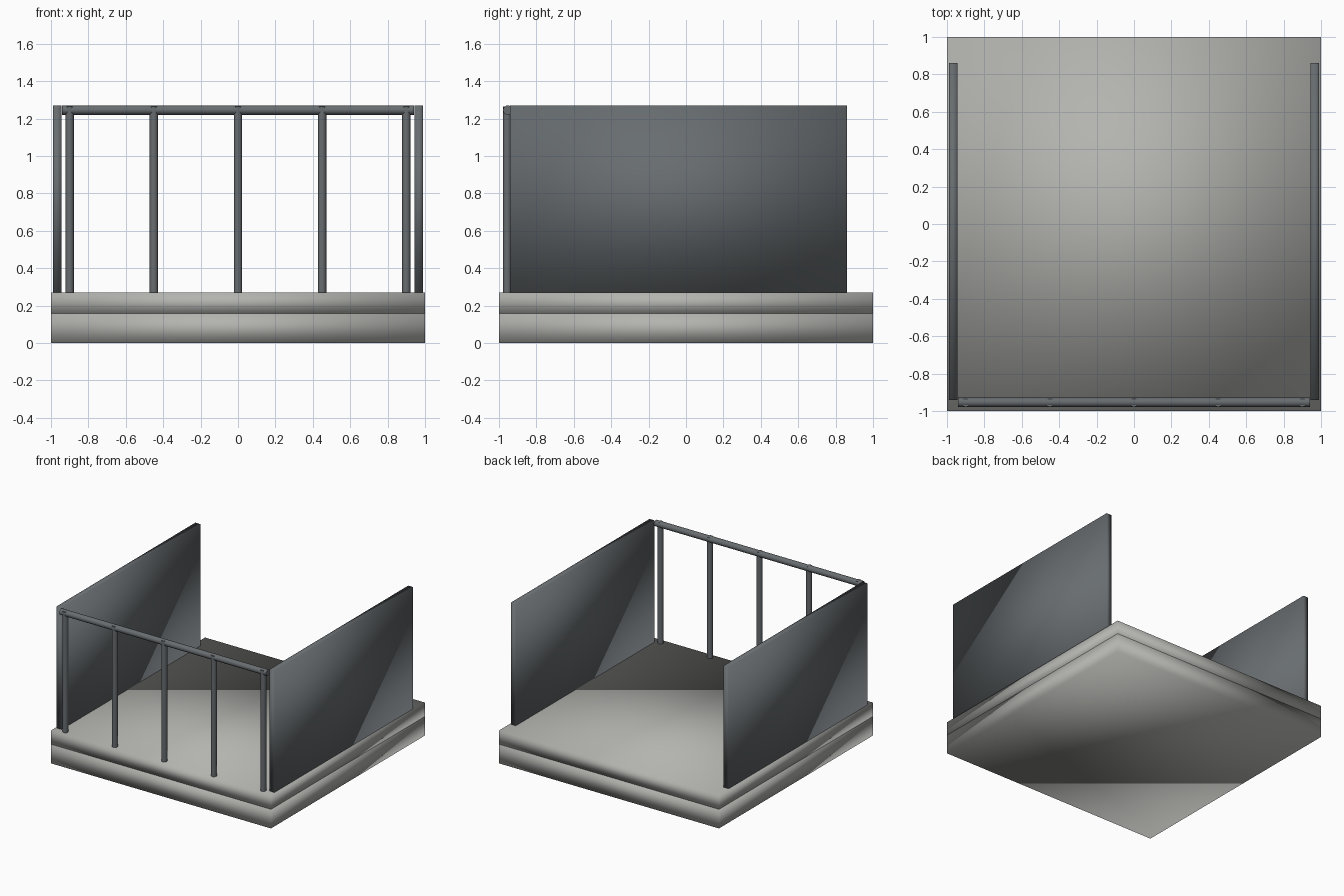
import bpy
from math import pi

cube = bpy.data.objects.get("Cube")
if cube:
    bpy.data.objects.remove(cube, do_unlink=True)


def make_material(name, colour):
    mat = bpy.data.materials.new(name)
    mat.use_nodes = True
    mat.diffuse_color = (*colour, 1)
    mat.node_tree.nodes["Principled BSDF"].inputs["Base Color"].default_value = (*colour, 1)
    return mat


stone = make_material("pale stone grey", (0.45, 0.45, 0.43))
slate = make_material("dark slate metal", (0.137, 0.152, 0.162))


def finish(name, mat):
    obj = bpy.context.object
    obj.name = name
    obj.data.materials.append(mat)
    return obj


def box(name, low, high, mat):
    """Fully smooth-shaded box between two corners."""
    centre = [(a + b) / 2 for a, b in zip(low, high)]
    bpy.ops.mesh.primitive_cube_add(size=1, location=centre)
    obj = finish(name, mat)
    obj.scale = [b - a for a, b in zip(low, high)]
    bpy.ops.object.transform_apply(location=False, rotation=False, scale=True)
    bpy.ops.object.shade_smooth()
    return obj


def rod(name, radius, length, centre, rotation=(0, 0, 0)):
    bpy.ops.mesh.primitive_cylinder_add(vertices=16, radius=radius, depth=length,
                                        location=centre, rotation=rotation)
    obj = finish(name, slate)
    bpy.ops.object.shade_smooth_by_angle(angle=pi / 4)
    return obj


# Two stacked floor slabs
SEAM, FLOOR, TOP = 0.157, 0.27, 1.27
box("lower_slab", (-1, -1, 0), (1, 1, SEAM), stone)
box("upper_slab", (-1, -1, SEAM), (1, 1, FLOOR), stone)

# Solid side panels
for side, sign in (("left", 1), ("right", -1)):
    xs = sorted((sign * 0.945, sign * 0.99))
    box(side + "_panel", (xs[0], -0.94, FLOOR), (xs[1], 0.86, TOP), slate)

# Front railing: top rail and five evenly spaced posts
rod("top_rail", 0.025, 1.88, (0, -0.953, TOP - 0.025), (0, pi / 2, 0))
post_top = TOP - 0.006
for i in range(5):
    rod(f"rail_post_{i + 1}", 0.022, post_top - FLOOR,
        ((i - 2) * 0.45, -0.956, (post_top + FLOOR) / 2))
